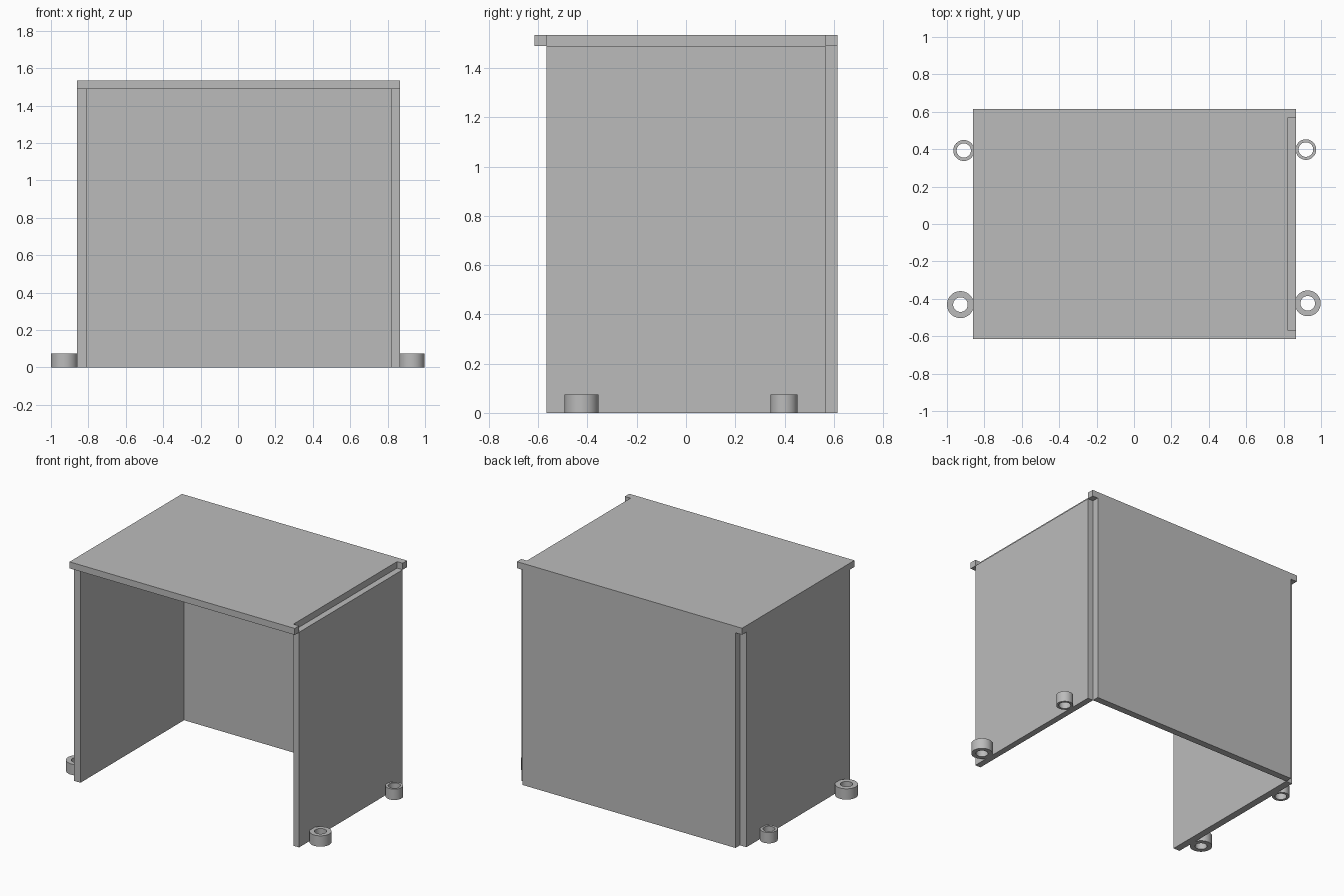
import bpy, bmesh, math

cube = bpy.data.objects.get("Cube")
if cube:
    bpy.data.objects.remove(cube, do_unlink=True)

grey = bpy.data.materials.new("plain_grey")
grey.use_nodes = True
grey.diffuse_color = (0.5, 0.5, 0.5, 1)
grey.node_tree.nodes["Principled BSDF"].inputs["Base Color"].default_value = (0.5, 0.5, 0.5, 1)


def finish(name, bm):
    bmesh.ops.recalc_face_normals(bm, faces=bm.faces)
    mesh = bpy.data.meshes.new(name)
    bm.to_mesh(mesh)
    bm.free()
    mesh.materials.append(grey)
    obj = bpy.data.objects.new(name, mesh)
    bpy.context.collection.objects.link(obj)
    return obj


def prism(name, outline, z0, z1):
    """Extrude a flat outline upwards into a solid board."""
    bm = bmesh.new()
    face = bm.faces.new([bm.verts.new((x, y, z0)) for x, y in outline])
    top = bmesh.ops.extrude_face_region(bm, geom=[face])["geom"]
    verts = [v for v in top if isinstance(v, bmesh.types.BMVert)]
    bmesh.ops.translate(bm, verts=verts, vec=(0, 0, z1 - z0))
    return finish(name, bm)


def board(name, x0, x1, y0, y1):
    return prism(name, [(x0, y0), (x1, y0), (x1, y1), (x0, y1)], 0, UNDER)


def ring(name, x, y, outer, inner, height=0.075, sides=48):
    """Spin a rectangular section into a short tube."""
    bm = bmesh.new()
    section = [(inner, 0), (outer, 0), (outer, height), (inner, height)]
    verts = [bm.verts.new((r, 0, z)) for r, z in section]
    edges = [bm.edges.new((verts[i], verts[(i + 1) % 4])) for i in range(4)]
    bmesh.ops.spin(bm, geom=verts + edges, cent=(0, 0, 0), axis=(0, 0, 1),
                   angle=math.tau, steps=sides)
    bmesh.ops.remove_doubles(bm, verts=bm.verts, dist=1e-5)
    obj = finish(name, bm)
    obj.location = (x, y, 0)
    bpy.ops.object.select_all(action='DESELECT')
    obj.select_set(True)
    bpy.context.view_layer.objects.active = obj
    bpy.ops.object.shade_smooth_by_angle(angle=math.radians(30))


UNDER, TOP = 1.49, 1.535          # underside and top of the table top
LEFT, RIGHT = 0.865, -0.86        # outer faces of the side panels
LEFT_IN, RIGHT_IN = 0.822, -0.81  # inner faces
DEPTH, INSET = 0.615, 0.567       # half depth of top and of side panels

# Table top with a long notch above the left panel
prism("table_top", [(RIGHT, -DEPTH), (LEFT, -DEPTH), (LEFT, -INSET), (LEFT_IN, -INSET),
                    (LEFT_IN, INSET), (LEFT, INSET), (LEFT, DEPTH), (RIGHT, DEPTH)], UNDER, TOP)

# Upright panels, leaving the rear corners open
board("left_panel", LEFT_IN, LEFT, -INSET, INSET)
board("right_panel", RIGHT, RIGHT_IN, -INSET, INSET)
board("back_panel", RIGHT_IN, LEFT_IN, INSET, DEPTH)

# Mounting rings at the foot of the side panels
ring("front_left_ring", 0.929, -0.424, 0.069, 0.039)
ring("front_right_ring", -0.928, -0.431, 0.072, 0.039)
ring("back_left_ring", 0.919, 0.398, 0.055, 0.039)
ring("back_right_ring", -0.91, 0.393, 0.056, 0.038)
